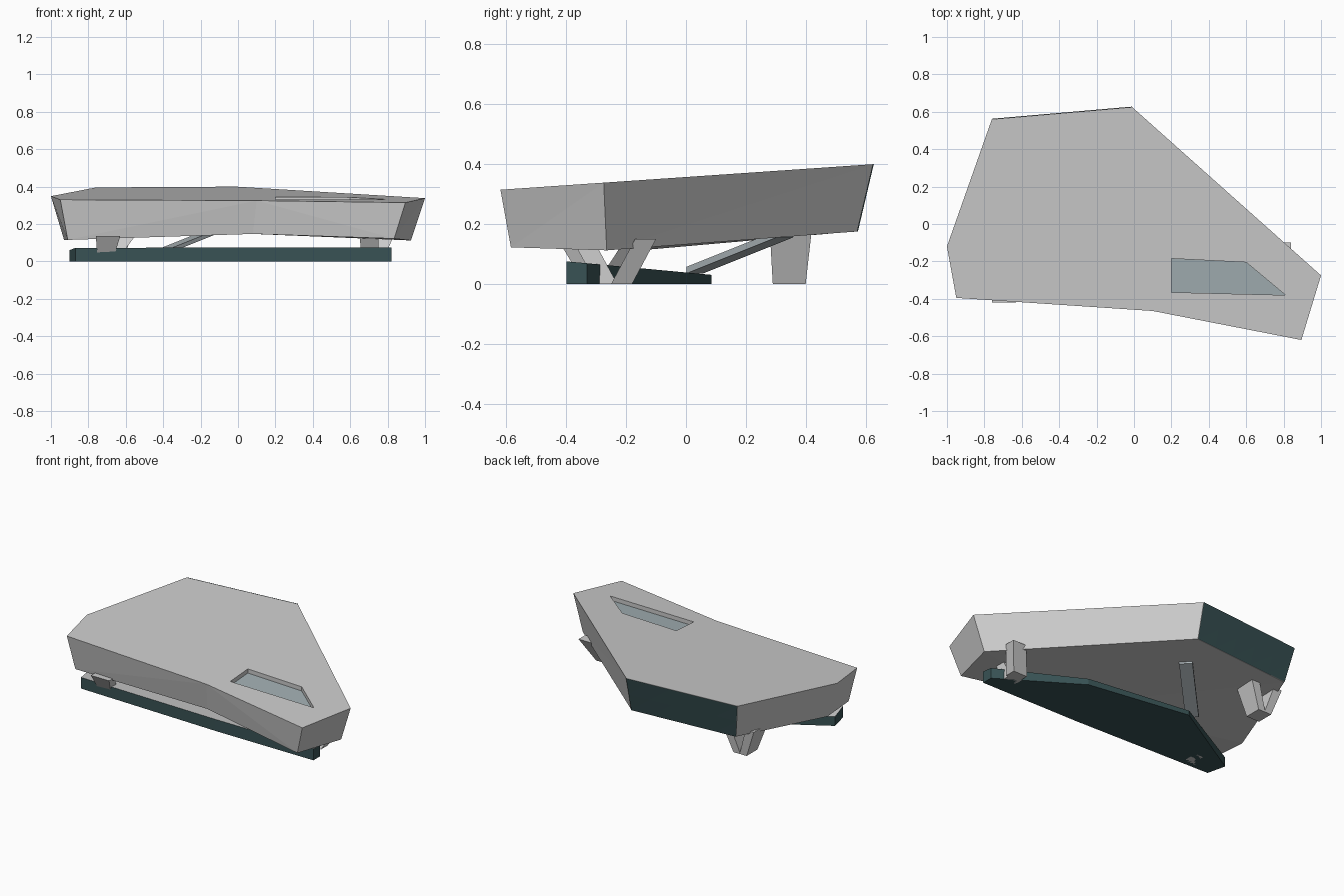
import bpy, bmesh
from mathutils import Vector as V

if "Cube" in bpy.data.objects:
    bpy.data.objects.remove(bpy.data.objects["Cube"])


def material(name, color):
    m = bpy.data.materials.new(name)
    m.diffuse_color = color
    m.use_nodes = True
    m.node_tree.nodes["Principled BSDF"].inputs["Base Color"].default_value = m.diffuse_color
    return m


concrete = material("concrete", (0.62, 0.65, 0.64, 1))
dark_glass = material("dark_glass", (0.04, 0.085, 0.09, 1))
pale_glass = material("pale_glass", (0.36, 0.43, 0.45, 1))
steel = material("steel", (0.42, 0.47, 0.49, 1))


def mesh_object(name, bm, *mats):
    me = bpy.data.meshes.new(name)
    bm.to_mesh(me)
    bm.free()
    ob = bpy.data.objects.new(name, me)
    bpy.context.collection.objects.link(ob)
    for m in mats:
        me.materials.append(m)
    return ob


def loft(name, lower, upper, *mats):
    """Closed solid between two loops with the same number of points."""
    bm = bmesh.new()
    lo = [bm.verts.new(p) for p in lower]
    up = [bm.verts.new(p) for p in upper]
    n = len(lo)
    under = [bm.faces.new(lo[::-1])]
    bm.faces.new(up)
    for i in range(n):
        j = (i + 1) % n
        under.append(bm.faces.new((lo[i], lo[j], up[j], up[i])))
    bmesh.ops.recalc_face_normals(bm, faces=bm.faces)
    bmesh.ops.triangulate(bm, faces=under)
    return mesh_object(name, bm, *mats)


def panels(name, corners, n, rows, triangles, mat):
    """Row of separate glass panes filling the quads (bottom a, b, top b, top a)."""
    bm = bmesh.new()
    for (a, b, c, d), count in zip(corners, n):
        def at(u, v):
            return a.lerp(b, u).lerp(d.lerp(c, u), v)
        for i in range(count):
            for k in range(rows):
                q = [at((i + s) / count, (k + t) / rows)
                     for s, t in ((0, 0), (1, 0), (1, 1), (0, 1))]
                for poly in ([q[:3], [q[0], q[2], q[3]]] if triangles else [q]):
                    bm.faces.new([bm.verts.new(p) for p in poly])
    return mesh_object(name, bm, mat)


def roof_z(y):
    return 0.357 + 0.0685 * y


# Main raised volume: slanted faceted hull, counter-clockwise from front left
roof_xy = [(-0.95, -0.395), (0.10, -0.465), (0.895, -0.62), (1.0, -0.275),
           (-0.01, 0.625), (-0.76, 0.56), (-1.0, -0.12)]
hull_top = [V((x, y, roof_z(y))) for x, y in roof_xy]
hull_low = [V(p) for p in (
    (-0.91, -0.365, 0.115), (0.08, -0.43, 0.147), (0.835, -0.585, 0.122),
    (0.925, -0.265, 0.112), (-0.01, 0.572, 0.175), (-0.72, 0.515, 0.171),
    (-0.93, -0.12, 0.115))]
hull = loft("hull", hull_low, hull_top, concrete)

# Sunken roof opening with glass floor
opening = [(0.2, -0.365), (0.81, -0.38), (0.6, -0.205), (0.2, -0.185)]
cutter = loft("roof_opening_cutter",
              [(x, y, roof_z(y) - 0.03) for x, y in opening],
              [(x, y, roof_z(y) + 0.05) for x, y in opening])
cutter.hide_render = True
cutter.hide_viewport = True
cut = hull.modifiers.new("roof_opening", "BOOLEAN")
cut.operation = "DIFFERENCE"
cut.solver = "EXACT"
cut.object = cutter
loft("roof_opening_glass",
     [(x, y, roof_z(y) - 0.032) for x, y in opening],
     [(x, y, roof_z(y) - 0.027) for x, y in opening], pale_glass)

# Triangulated glass facade on the back
out = V((-0.0002, 0.0025, 0))
panels("rear_glass_facade",
       [[p + out for p in (hull_low[4], hull_low[5], hull_top[5], hull_top[4])]],
       [5], 2, True, dark_glass)

# Ground pavilion: glass walls and a sloping roof
base_xy = [(-0.87, -0.365), (0.115, -0.395), (0.82, -0.40), (0.82, -0.33),
           (0.33, -0.02), (-0.35, 0.085), (-0.9, -0.24)]
base_low = [V((x, y, 0)) for x, y in base_xy]
base_top = [V((x, y, 0.038 - 0.093 * y)) for x, y in base_xy]
walls = []
for i in range(7):
    j = (i + 1) % 7
    walls.append([base_low[i], base_low[j], base_top[j], base_top[i]])
panels("pavilion_glass_walls", walls, [6, 4, 1, 3, 4, 4, 1], 1, False, dark_glass)
for name, loop, mat in (("pavilion_roof", base_top, concrete),
                        ("pavilion_floor", base_low[::-1], dark_glass)):
    bm = bmesh.new()
    bm.faces.new([bm.verts.new(p) for p in loop])
    mesh_object(name, bm, mat)


# Splayed legs: each prong is a slanted slab from the sole to the hull
def prong(name, foot, top, foot_size, top_size):
    def rect(c, s):
        return [(c[0] + sx * s[0] / 2, c[1] + sy * s[1] / 2, c[2])
                for sx, sy in ((-1, -1), (1, -1), (1, 1), (-1, 1))]
    loft(name, rect(foot, foot_size), rect(top, top_size), concrete)


for i, (x, fx) in enumerate(((-0.75, -0.69), (-0.58, -0.645))):
    prong(f"back_leg_prong_{i}", (fx, 0.345, 0), (x, 0.35, 0.178),
          (0.05, 0.11), (0.06, 0.14))
prong("right_leg_prong_0", (0.72, -0.215, 0), (0.79, -0.135, 0.15),
      (0.10, 0.07), (0.10, 0.07))
prong("right_leg_prong_1", (0.71, -0.265, 0), (0.70, -0.335, 0.13),
      (0.09, 0.07), (0.10, 0.07))
prong("left_leg_prong_0", (-0.71, -0.31, 0.0), (-0.695, -0.39, 0.135),
      (0.08, 0.06), (0.13, 0.06))
prong("left_leg_prong_1", (-0.69, -0.27, -0.0), (-0.60, -0.18, 0.13),
      (0.08, 0.06), (0.09, 0.07))

# Sloping access ramp from pavilion roof to hull underside
a, b = V((-0.42, 0.03, 0.035)), V((-0.12, 0.33, 0.155))
side = V((0.028, -0.028, 0))
up = V((0, 0, 0.022))
loft("access_ramp", [a - side, a + side, b + side, b - side],
     [a - side + up, a + side + up, b + side + up, b - side + up], steel)
